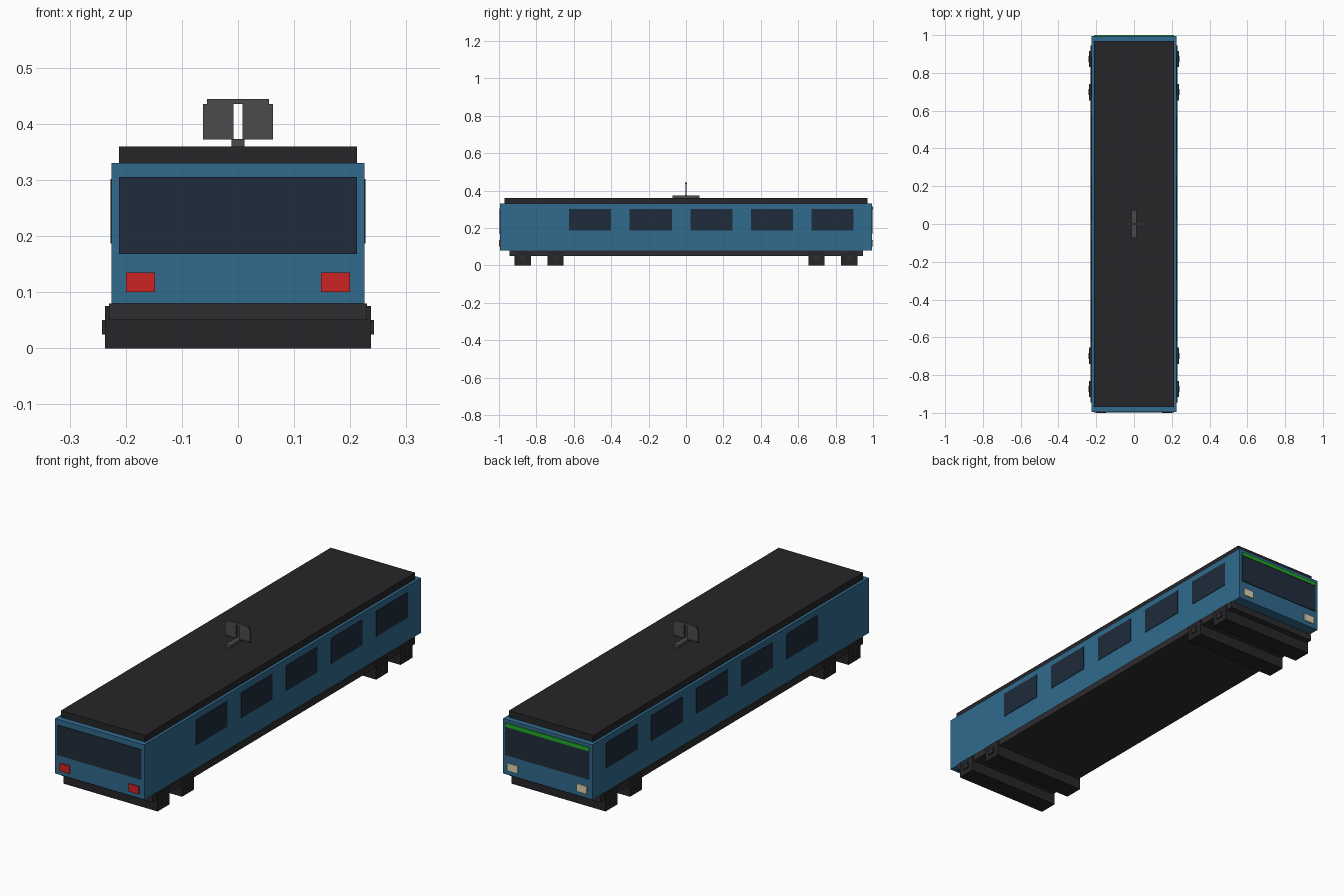
import bpy, bmesh
from mathutils import Matrix

if "Cube" in bpy.data.objects:
    bpy.data.objects.remove(bpy.data.objects["Cube"])


def material(name, rgb):
    m = bpy.data.materials.new(name)
    m.diffuse_color = (*rgb, 1)
    m.use_nodes = True
    m.node_tree.nodes["Principled BSDF"].inputs["Base Color"].default_value = m.diffuse_color
    return m


BLUE = material("body_blue", (0.03, 0.145, 0.27))
DARK = material("dark", (0.019, 0.018, 0.021))
FRAME = material("frame_dark", (0.026, 0.026, 0.029))
GLASS = material("glass", (0.014, 0.025, 0.045))
RED = material("red", (0.6, 0.017, 0.017))
CREAM = material("cream", (0.72, 0.64, 0.45))
GREEN = material("green", (0.015, 0.4, 0.02))
METAL = material("metal", (0.07, 0.07, 0.07))


def box(name, x, y, z, mat):
    """Box from (min, max) ranges on each axis."""
    size = [r[1] - r[0] for r in (x, y, z)]
    mid = [(r[0] + r[1]) / 2 for r in (x, y, z)]
    bm = bmesh.new()
    bmesh.ops.create_cube(bm, size=1, matrix=Matrix.Diagonal((*size, 1)))
    me = bpy.data.meshes.new(name)
    bm.to_mesh(me)
    bm.free()
    me.materials.append(mat)
    ob = bpy.data.objects.new(name, me)
    ob.location = mid
    bpy.context.collection.objects.link(ob)
    return ob


def pair(name, x, y, z, mat):
    """Box on the right plus its mirror on the left."""
    box(name + "_right", x, y, z, mat)
    box(name + "_left", (-x[1], -x[0]), y, z, mat)


# Main shell, roof and underframe
box("body", (-0.225, 0.225), (-0.995, 0.995), (0.08, 0.33), BLUE)
box("roof", (-0.212, 0.212), (-0.97, 0.97), (0.33, 0.36), DARK)
box("underframe", (-0.23, 0.23), (-0.945, 0.945), (0.05, 0.08), FRAME)

# Side windows
for i in range(5):
    y0 = -0.625 + i * 0.324
    pair(f"side_window_{i + 1}", (0.22, 0.2275), (y0, y0 + 0.225),
         (0.187, 0.302), GLASS)

# Ends: windscreens and lamps
for end, s, lamp in (("front", -1, RED), ("rear", 1, CREAM)):
    def depth(d):
        return tuple(sorted((s * 0.98, s * d)))
    box(end + "_windscreen", (-0.212, 0.212), depth(0.998), (0.168, 0.305), GLASS)
    pair(end + "_lamp", (0.148, 0.2), depth(1.0), (0.1, 0.135), lamp)
box("destination_strip", (-0.212, 0.212), (0.98, 1.0), (0.298, 0.315), GREEN)

# Wheel bars with axle caps
for i, y in enumerate((-0.873, -0.698, 0.698, 0.873)):
    box(f"wheel_bar_{i + 1}", (-0.237, 0.237), (y - 0.043, y + 0.043),
        (0, 0.075), DARK)
    pair(f"axle_cap_{i + 1}", (0.23, 0.242), (y - 0.016, y + 0.016),
         (0.025, 0.05), FRAME)

# Roof current collector
box("collector_base", (-0.012, 0.012), (-0.073, 0.073), (0.358, 0.373), METAL)
pair("collector_panel", (0.008, 0.0625), (-0.004, 0.004), (0.372, 0.435), METAL)
pair("collector_foot", (0.008, 0.0625), (-0.006, 0.006), (0.372, 0.377), METAL)
box("collector_top_bar", (-0.055, 0.055), (-0.005, 0.005), (0.435, 0.444), METAL)
